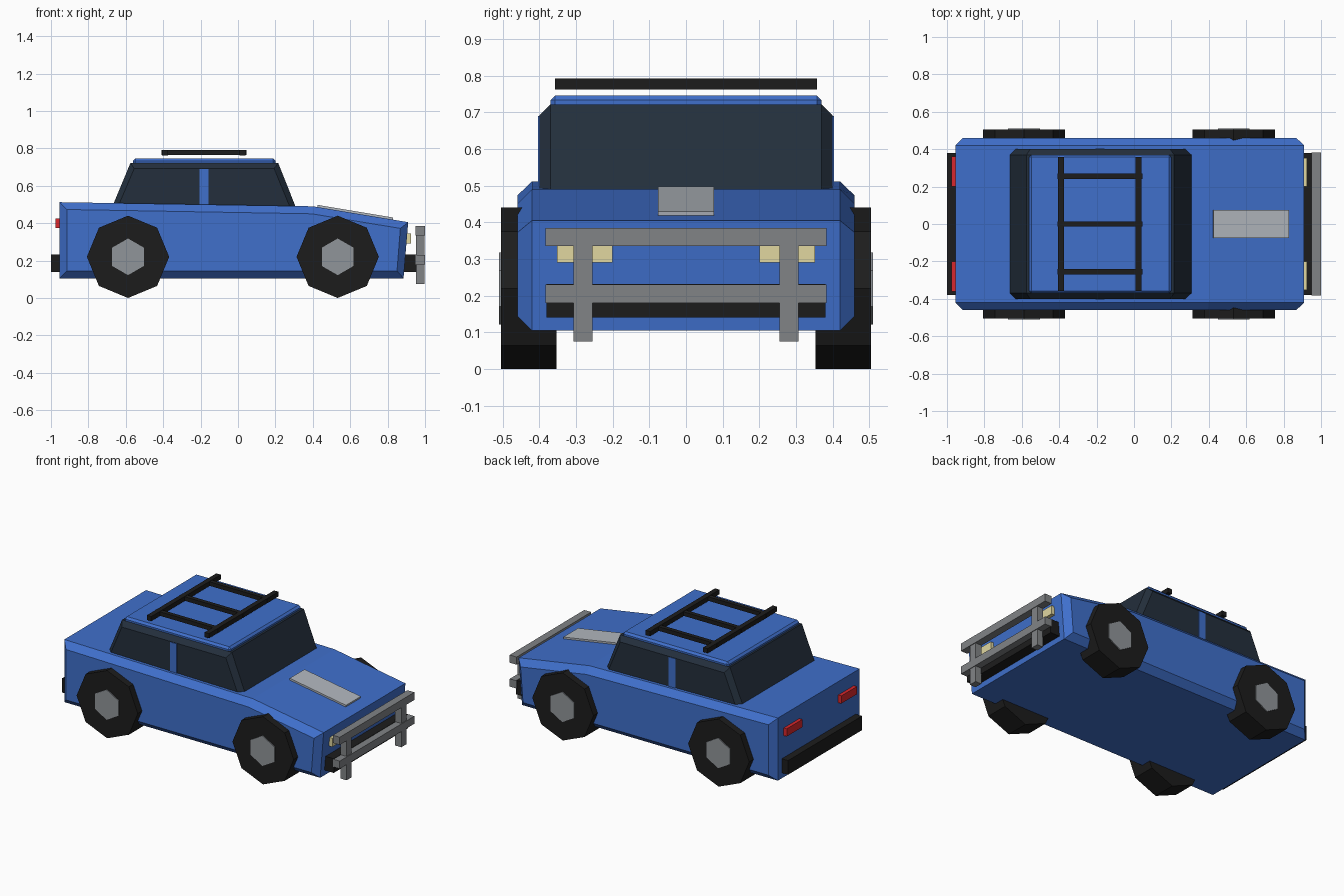
import bpy, bmesh, math
from mathutils import Matrix

if "Cube" in bpy.data.objects:
    bpy.data.objects.remove(bpy.data.objects["Cube"])


def material(name, rgb):
    m = bpy.data.materials.new(name)
    m.diffuse_color = (*rgb, 1)
    m.use_nodes = True
    m.node_tree.nodes["Principled BSDF"].inputs["Base Color"].default_value = m.diffuse_color
    return m


BLUE = material("blue_paint", (0.05, 0.16, 0.60))
GLASS = material("dark_glass", (0.017, 0.028, 0.045))
BLACK = material("black_rubber", (0.012, 0.012, 0.012))
STEEL = material("steel", (0.22, 0.23, 0.24))
HUB = material("hub_metal", (0.28, 0.30, 0.32))
SILVER = material("silver", (0.45, 0.48, 0.52))
LAMP = material("lamp_cream", (0.75, 0.68, 0.35))
RED = material("lamp_red", (0.7, 0.02, 0.025))


def finish(name, bm, mat):
    bmesh.ops.recalc_face_normals(bm, faces=bm.faces)
    me = bpy.data.meshes.new(name)
    bm.to_mesh(me)
    bm.free()
    me.materials.append(mat)
    ob = bpy.data.objects.new(name, me)
    bpy.context.collection.objects.link(ob)
    return ob


def box(name, x, y, z, mat, bevel=0):
    """Box from (min, max) ranges."""
    bm = bmesh.new()
    size = [b - a for a, b in (x, y, z)]
    mid = [(a + b) / 2 for a, b in (x, y, z)]
    bmesh.ops.create_cube(bm, size=1, matrix=Matrix.Translation(mid) @ Matrix.Diagonal((*size, 1)))
    if bevel:
        bmesh.ops.bevel(bm, geom=bm.edges[:], offset=bevel, segments=1, affect='EDGES')
    return finish(name, bm, mat)


def shell(name, outer, inner, y_out, y_in, mat):
    """Side profile across the width, with a chamfered rim around each flank."""
    bm = bmesh.new()
    rings = [[bm.verts.new((x, y, z)) for x, z in pts]
             for pts, y in ((inner, -y_out), (outer, -y_in), (outer, y_in), (inner, y_out))]
    n = len(outer)
    for a, b in zip(rings, rings[1:]):
        for i in range(n):
            j = (i + 1) % n
            bm.faces.new((a[i], a[j], b[j], b[i]))
    bm.faces.new(rings[0])
    bm.faces.new(rings[-1])
    return finish(name, bm, mat)


def disc(name, x, y, z, radius, width, sides, mat):
    """Low-poly cylinder along y with one corner pointing up."""
    bm = bmesh.new()
    bmesh.ops.create_cone(bm, cap_ends=True, segments=sides, radius1=radius, radius2=radius, depth=width)
    top = max(bm.verts, key=lambda v: v.co.y)
    turn = math.pi / 2 - math.atan2(top.co.y, top.co.x)
    bmesh.ops.transform(bm, verts=bm.verts, matrix=Matrix.Translation((x, y, z))
                        @ Matrix.Rotation(math.pi / 2, 4, 'X') @ Matrix.Rotation(turn, 4, 'Z'))
    return finish(name, bm, mat)


# Body and cabin
shell("body",
      [(-0.955, 0.105), (0.885, 0.105), (0.91, 0.405), (0.40, 0.49), (-0.955, 0.512)],
      [(-0.915, 0.145), (0.85, 0.145), (0.868, 0.372), (0.395, 0.45), (-0.915, 0.473)],
      0.46, 0.42, BLUE)
shell("cabin_glass",
      [(-0.688, 0.45), (0.323, 0.45), (0.215, 0.722), (-0.575, 0.722)],
      [(-0.645, 0.48), (0.28, 0.48), (0.193, 0.692), (-0.555, 0.692)],
      0.40, 0.37, GLASS)
box("roof", (-0.562, 0.2), (-0.37, 0.37), (0.70, 0.746), BLUE, 0.013)

# Bonnet panel, tilted with the bonnet
panel = box("bonnet_panel", (-0.205, 0.205), (-0.076, 0.076), (-0.01, 0.01), SILVER)
panel.location = (0.626, 0, 0.454)
panel.rotation_euler.y = math.radians(9.5)

# Roof rack
for x in (-0.39, 0.025):
    box("rack_crossbar", (x - 0.016, x + 0.016), (-0.357, 0.357), (0.762, 0.792), BLACK)
for y in (-0.255, 0, 0.255):
    box("rack_rail", (-0.41, 0.045), (y - 0.014, y + 0.014), (0.764, 0.79), BLACK)

# Bumpers and front guard
box("front_bumper", (0.87, 0.955), (-0.38, 0.38), (0.14, 0.232), BLACK)
box("rear_bumper", (-1.0, -0.94), (-0.38, 0.38), (0.14, 0.232), BLACK)
for z in (0.18, 0.335):
    box("guard_bar", (0.95, 1.0), (-0.383, 0.383), (z, z + 0.05), STEEL)

# Mirrored parts
for s in (-1, 1):
    def span(a, b):
        return tuple(sorted((s * a, s * b)))
    box("door_pillar", (-0.206, -0.158), span(0.37, 0.404), (0.47, 0.69), BLUE)
    box("guard_post", (0.952, 0.996), span(0.255, 0.307), (0.075, 0.38), STEEL)
    box("headlight", (0.87, 0.925), span(0.2, 0.352), (0.29, 0.346), LAMP)
    box("tail_light", (-0.977, -0.94), span(0.2, 0.36), (0.375, 0.425), RED)
    for x in (-0.588, 0.533):
        disc("wheel", x, s * 0.4285, 0.22, 0.22, 0.151, 8, BLACK)
        disc("wheel_hub", x, s * 0.475, 0.22, 0.098, 0.07, 6, HUB)
